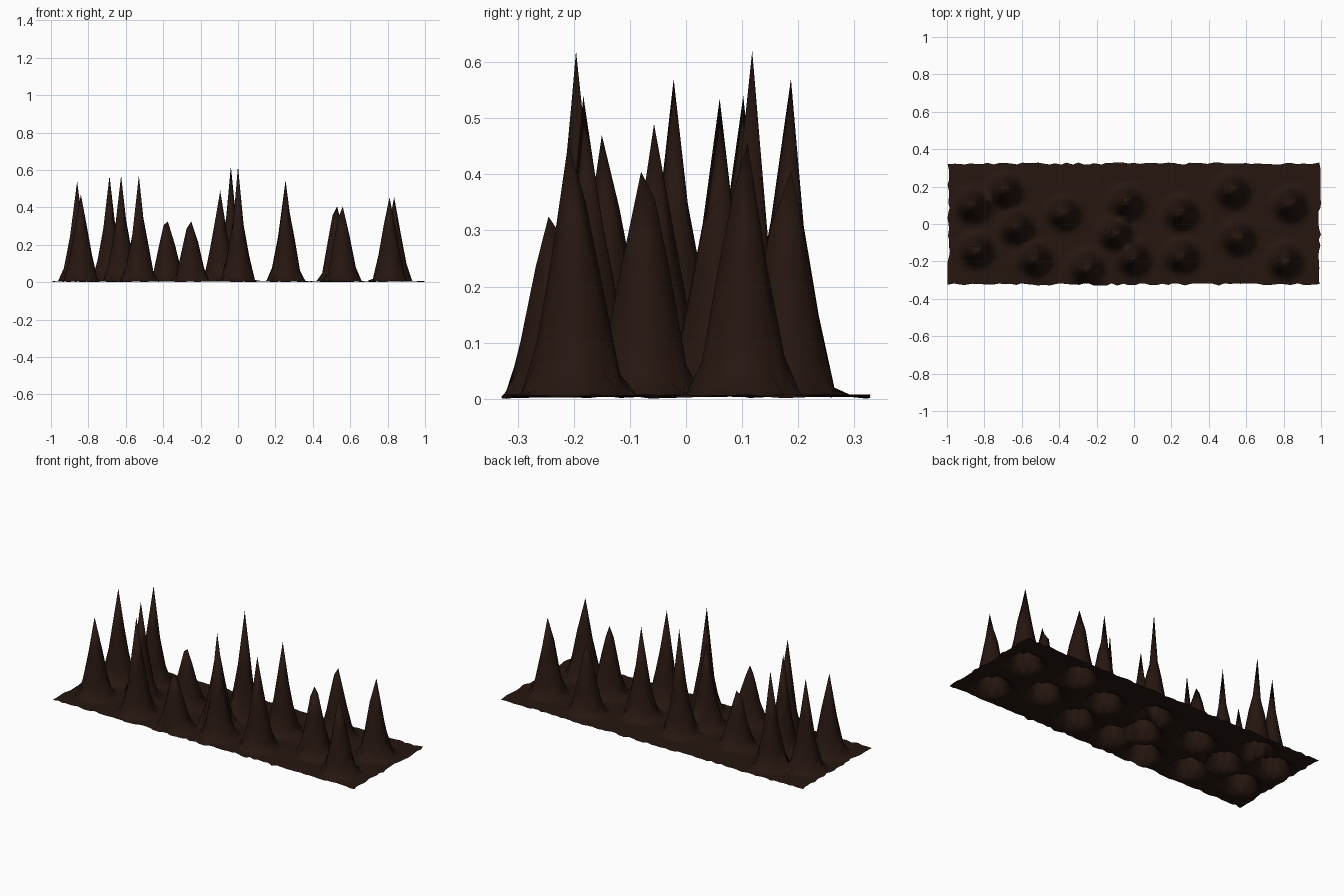
import bpy, bmesh, math, random

if "Cube" in bpy.data.objects:
    bpy.data.objects.remove(bpy.data.objects["Cube"])

random.seed(4)
NX, NY = 66, 22
HX, HY = 0.992, 0.323
RADIUS = 0.1

# spike tips: x, y, height
SPIKES = [
    (-0.86, 0.102, 0.54), (-0.687, 0.187, 0.57), (-0.84, -0.15, 0.47),
    (-0.625, -0.022, 0.57), (-0.53, -0.2, 0.57), (-0.375, 0.06, 0.325),
    (-0.25, -0.245, 0.325), (-0.095, -0.057, 0.49), (-0.038, 0.118, 0.62),
    (0.0, -0.196, 0.62), (0.253, 0.06, 0.535), (0.255, -0.183, 0.54),
    (0.53, 0.187, 0.405), (0.56, -0.08, 0.405), (0.835, 0.11, 0.455),
    (0.81, -0.21, 0.455),
]


def falloff(r):
    t = max(0.0, 1 - r / RADIUS)
    return t * t * (3 - 2 * t)


# flat skin sheet
bm = bmesh.new()
bmesh.ops.create_grid(bm, x_segments=NX, y_segments=NY, size=1)
for v in bm.verts:
    v.co.x *= HX
    v.co.y *= HY
home = {v: v.co.copy() for v in bm.verts}
ground = {}

# slightly ragged outline and uneven surface
for v in bm.verts:
    v.co.z = random.uniform(0.003, 0.008)
    if v.is_boundary:
        v.co.x += random.uniform(-0.006, 0.008)
        v.co.y += random.uniform(-0.006, 0.006)
        v.co.z = random.uniform(0.0, 0.008)
    ground[v] = v.co.z

# pull up a rounded mound at each spike, then draw its tip to a point
for x, y, h in SPIKES:
    tip = min(bm.verts, key=lambda v: math.hypot(home[v].x - x, home[v].y - y))
    dx, dy = x - home[tip].x, y - home[tip].y
    mound = 0.32 if h < 0.35 else 0.39
    for v in bm.verts:
        if v.is_boundary:
            continue
        # mounds sit a little further in than the tips
        f = falloff(math.hypot(home[v].x - x, home[v].y - y * 0.94))
        if f > 0:
            v.co.x += dx * f * 0.5
            v.co.y += dy * f * 0.5
            v.co.z = max(v.co.z, ground[v] + mound * f)
    tip.co = (x, y, h)

mesh = bpy.data.meshes.new("spiked_sheet")
bm.to_mesh(mesh)
bm.free()
sheet = bpy.data.objects.new("spiked_sheet", mesh)
bpy.context.collection.objects.link(sheet)
for p in mesh.polygons:
    p.use_smooth = True

brown = bpy.data.materials.new("dark_brown")
brown.diffuse_color = (0.019, 0.008, 0.005, 1)
brown.use_nodes = True
brown.node_tree.nodes["Principled BSDF"].inputs["Base Color"].default_value = brown.diffuse_color
mesh.materials.append(brown)
